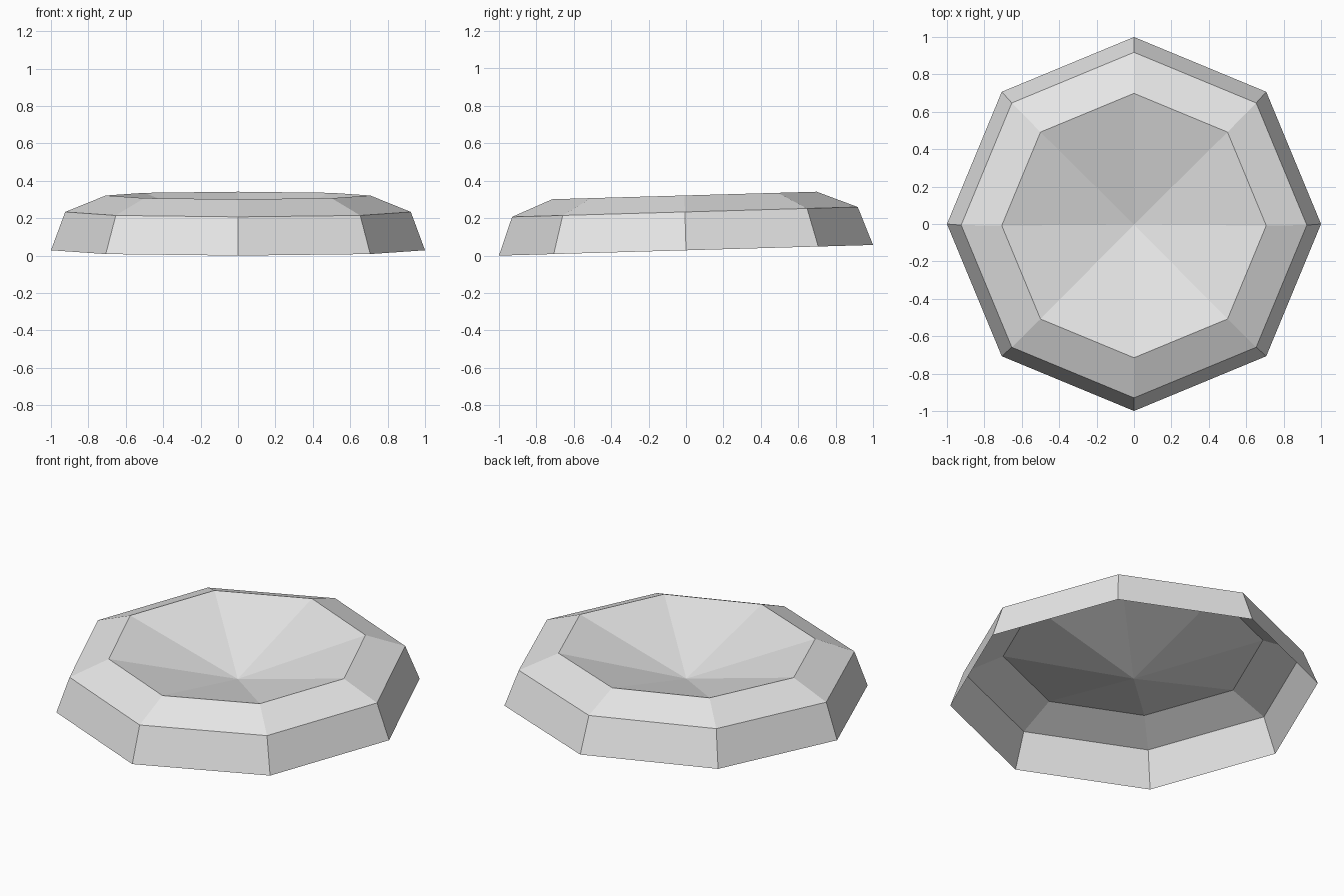
import bpy
import bmesh
from math import sin, cos, tau
from mathutils import Matrix

cube = bpy.data.objects.get("Cube")
if cube:
    bpy.data.objects.remove(cube, do_unlink=True)

SIDES = 8
TILT = 0.0285        # slight backward lean of the whole shell
RIM_HEIGHT = 0.0285  # keeps the lowest rim corner on the ground

# Profile rings as (radius, height): lower rim, shoulder, top edge
PROFILE = [(1.0, 0.0), (0.924, 0.205), (0.707, 0.293)]
DISH_DEPTH = 0.10    # height of the sunken centre point

# Plain grey material
grey = bpy.data.materials.new("plain_grey")
grey.use_nodes = True
colour = (0.8, 0.8, 0.8, 1.0)
grey.diffuse_color = colour
grey.node_tree.nodes["Principled BSDF"].inputs["Base Color"].default_value = colour


def add_ring(bm, radius, height):
    angles = [tau * i / SIDES for i in range(SIDES)]
    return [bm.verts.new((radius * cos(a), radius * sin(a), height)) for a in angles]


bm = bmesh.new()
rings = [add_ring(bm, r, h) for r, h in PROFILE]

# Outer wall and sloping shoulder, open underneath
for low, high in zip(rings, rings[1:]):
    for i in range(SIDES):
        j = (i + 1) % SIDES
        bm.faces.new((low[i], low[j], high[j], high[i]))

# Sunken dish as a fan around the centre point
centre = bm.verts.new((0, 0, DISH_DEPTH))
top = rings[-1]
for i in range(SIDES):
    bm.faces.new((top[i], top[(i + 1) % SIDES], centre))

# Lean the shell and set it on the ground
lean = Matrix.Translation((0, 0, RIM_HEIGHT)) @ Matrix.Rotation(TILT, 4, "X")
bm.transform(lean)

mesh = bpy.data.meshes.new("octagonal_dish")
bm.to_mesh(mesh)
bm.free()
mesh.materials.append(grey)
dish = bpy.data.objects.new("octagonal_dish", mesh)
bpy.context.collection.objects.link(dish)
